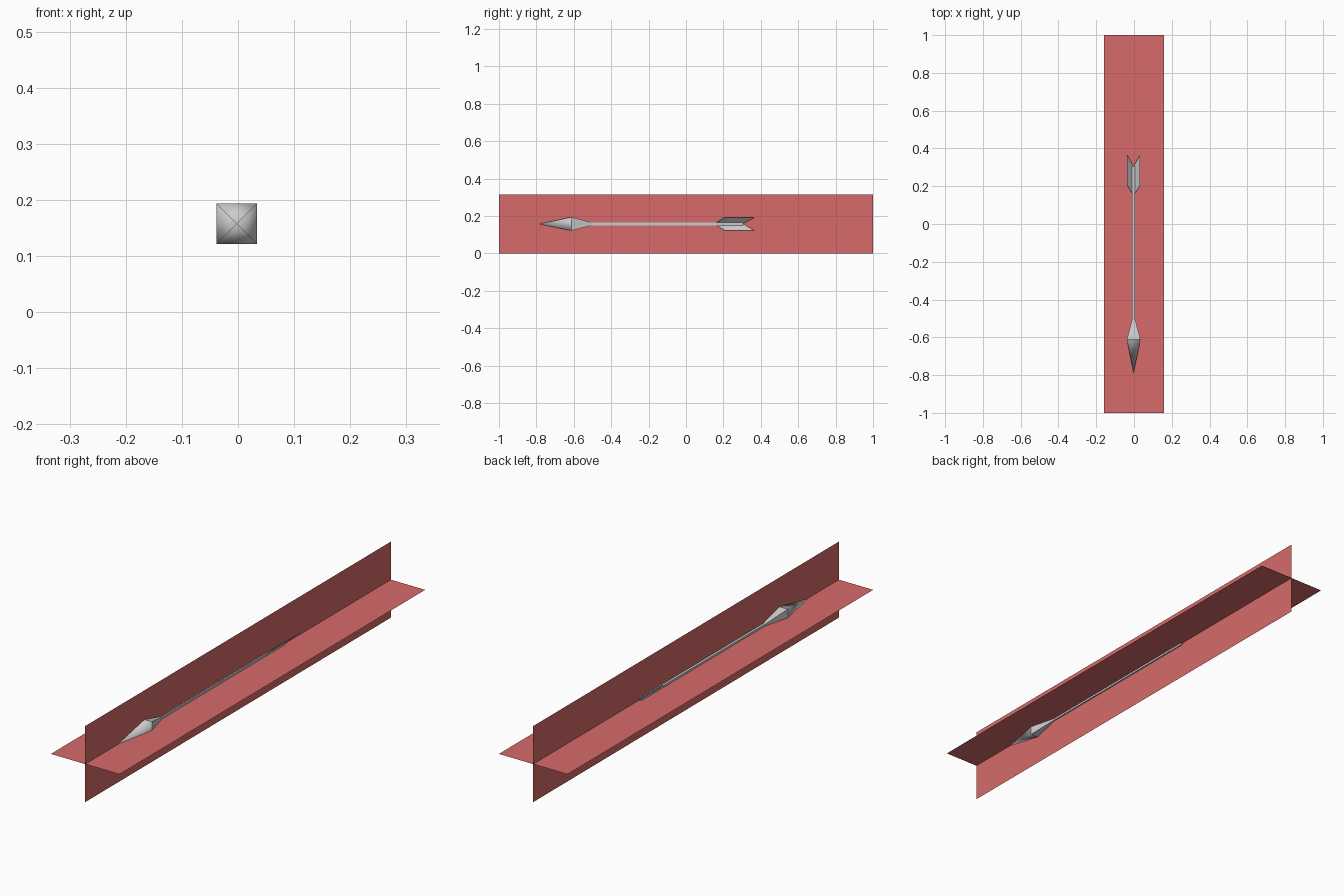
import bpy, bmesh

if "Cube" in bpy.data.objects:
    bpy.data.objects.remove(bpy.data.objects["Cube"])

CX, CZ = -0.002, 0.1575  # arrow axis


def material(name, rgb):
    m = bpy.data.materials.new(name)
    m.diffuse_color = (*rgb, 1)
    m.use_nodes = True
    m.node_tree.nodes["Principled BSDF"].inputs["Base Color"].default_value = m.diffuse_color
    return m


red = material("red", (0.68, 0.145, 0.145))
grey = material("light grey", (0.6, 0.6, 0.6))


def make(name, bm, mat):
    me = bpy.data.meshes.new(name)
    bm.to_mesh(me)
    bm.free()
    me.materials.append(mat)
    ob = bpy.data.objects.new(name, me)
    bpy.context.collection.objects.link(ob)
    return ob


def sheet(name, points, mat):
    bm = bmesh.new()
    bm.faces.new([bm.verts.new(p) for p in points])
    return make(name, bm, mat)


def square_loft(name, rings, smooth_first=False):
    """Square sections (y, half width) along y; zero width makes a point."""
    bm = bmesh.new()
    loops = []
    for y, h in rings:
        corners = [(-1, -1), (1, -1), (1, 1), (-1, 1)] if h else [(0, 0)]
        loops.append([bm.verts.new((CX + a * h, y, CZ + b * h)) for a, b in corners])
    for i, (a, b) in enumerate(zip(loops, loops[1:])):
        for k in range(4):
            n = (k + 1) % 4
            quad = [a[k], a[n], b[n], b[k]] if len(a) > 1 else [a[0], b[n], b[k]]
            f = bm.faces.new(quad)
            f.smooth = smooth_first and i == 0
    for ring in (loops[0], loops[-1]):
        if len(ring) == 4:
            bm.faces.new(ring)
    bmesh.ops.recalc_face_normals(bm, faces=bm.faces)
    # crisp edge between the point and its tapered socket
    for e in bm.edges:
        if any(not f.smooth for f in e.link_faces):
            e.smooth = False
    return make(name, bm, grey)


# crossed guide sheets
sheet("upright_sheet", [(0, -1, 0), (0, 1, 0), (0, 1, 0.315), (0, -1, 0.315)], red)
sheet("level_sheet", [(-0.1575, -1, CZ), (0.1575, -1, CZ), (0.1575, 1, CZ), (-0.1575, 1, CZ)], red)

# arrow head and shaft
square_loft("arrow_head", [(-0.79, 0), (-0.612, 0.036), (-0.505, 0.008)], True)
square_loft("shaft", [(-0.51, 0.008), (0.305, 0.008)])

# four diagonal feathers
profile = [(0.15, 0), (0.205, 0.034), (0.365, 0.034), (0.305, 0)]
for i, (sx, sz) in enumerate([(1, 1), (-1, 1), (-1, -1), (1, -1)]):
    sheet(f"feather_{i + 1}", [(CX + sx * r, y, CZ + sz * r) for y, r in profile], grey)
